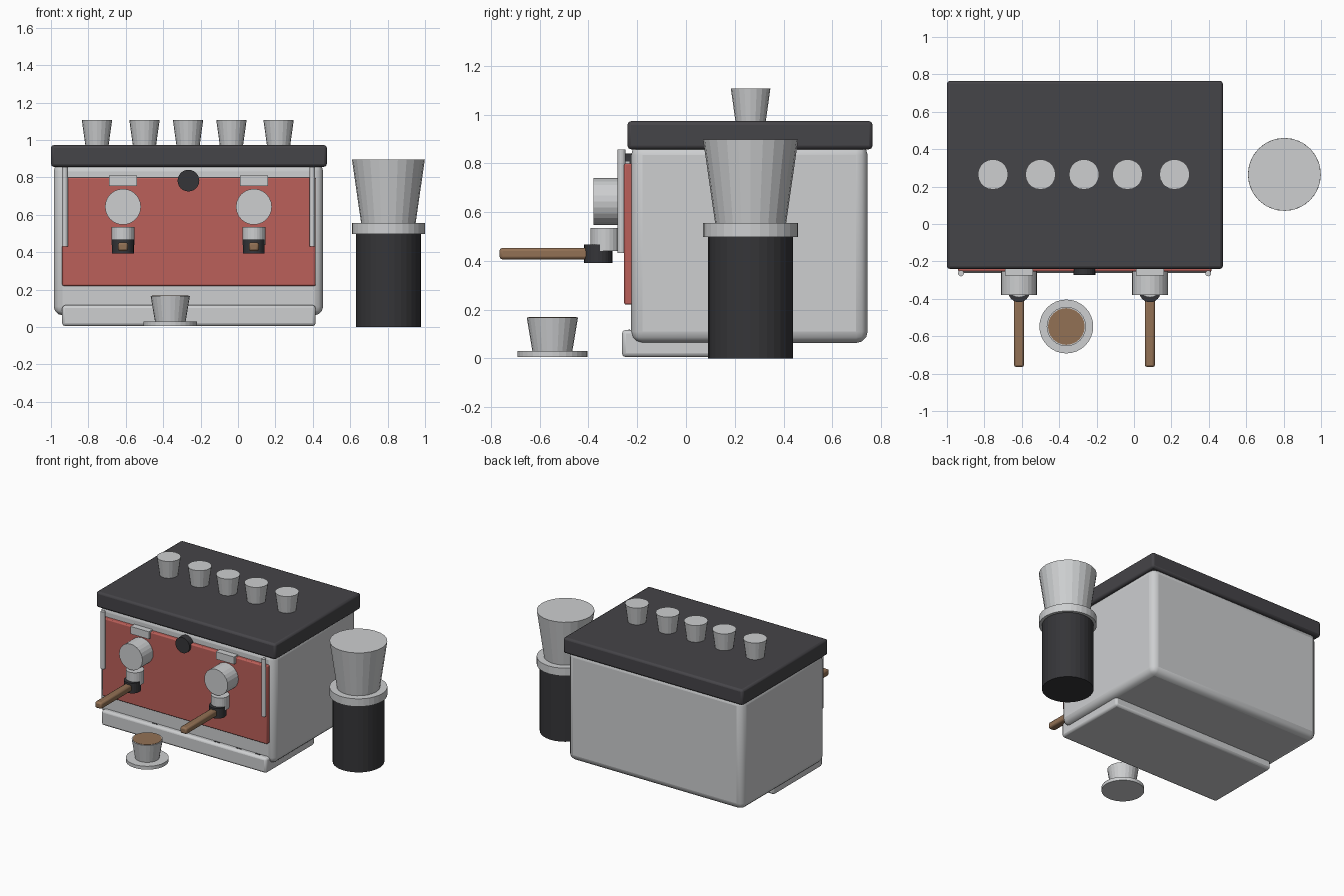
import bpy, math
from mathutils import Matrix

cube = bpy.data.objects.get("Cube")
if cube:
    bpy.data.objects.remove(cube, do_unlink=True)


def material(name, r, g, b):
    m = bpy.data.materials.new(name)
    m.use_nodes = True
    m.diffuse_color = (r, g, b, 1)
    m.node_tree.nodes["Principled BSDF"].inputs["Base Color"].default_value = (r, g, b, 1)
    return m


STEEL = material("brushed_steel", 0.61, 0.62, 0.63)
RED = material("red_enamel", 0.50, 0.115, 0.10)
CHARCOAL = material("charcoal", 0.06, 0.058, 0.065)
BLACK = material("black_plastic", 0.036, 0.036, 0.04)
BROWN = material("brown_wood", 0.29, 0.165, 0.09)


def finish(name, mat):
    ob = bpy.context.object
    ob.name = name
    ob.data.name = name
    ob.data.materials.append(mat)
    return ob


def box(name, mat, x, y, z, bevel=0, segments=2):
    """Box from (min, max) ranges, with optional rounded edges."""
    spans = (x, y, z)
    bpy.ops.mesh.primitive_cube_add(size=1, location=[sum(s) / 2 for s in spans])
    ob = finish(name, mat)
    ob.data.transform(Matrix.Diagonal([s[1] - s[0] for s in spans] + [1]))
    if bevel:
        mod = ob.modifiers.new("rounded_edges", "BEVEL")
        mod.width = bevel
        mod.segments = segments
        bpy.ops.object.shade_smooth_by_angle(angle=math.radians(35))
    return ob


def cone(name, mat, x, y, z, r_low, r_high, sides=24):
    """Upright cylinder or tapered cup between two heights."""
    bpy.ops.mesh.primitive_cone_add(vertices=sides, radius1=r_low, radius2=r_high,
                                    depth=z[1] - z[0], location=(x, y, sum(z) / 2))
    return finish(name, mat)


def front_disc(name, mat, x, y, z, radius, sides=24):
    """Cylinder whose axis points to the front."""
    bpy.ops.mesh.primitive_cylinder_add(vertices=sides, radius=radius, depth=y[1] - y[0],
                                        location=(x, sum(y) / 2, z),
                                        rotation=(math.pi / 2, 0, 0))
    return finish(name, mat)


# Machine housing
box("body", STEEL, (-0.985, 0.455), (-0.225, 0.745), (0.063, 0.88), 0.047, 3)
box("lid", CHARCOAL, (-1.0, 0.475), (-0.24, 0.765), (0.857, 0.973), 0.015)
box("front_panel", RED, (-0.94, 0.415), (-0.254, -0.2), (0.22, 0.80), 0.008)
box("drip_tray", STEEL, (-0.94, 0.415), (-0.263, 0.31), (0.005, 0.117), 0.016)
for x in (-0.52, -0.01, 0.17, 0.33):
    box("tray_slot", BLACK, (x - 0.022, x + 0.022), (-0.236, -0.23), (0.113, 0.119))

# Steam pipes at both ends of the panel
for x in (-0.925, 0.397):
    cone("steam_pipe", STEEL, x, -0.264, (0.432, 0.857), 0.016, 0.016, 12)

# Pressure gauge
front_disc("gauge", BLACK, -0.265, (-0.273, -0.22), 0.783, 0.058)

# Brew groups with their handles
for x in (-0.615, 0.085):
    box("group_bracket", STEEL, (x - 0.075, x + 0.075), (-0.275, -0.23), (0.755, 0.81))
    front_disc("group_head", STEEL, x, (-0.38, -0.23), 0.643, 0.096)
    cone("group_neck", STEEL, x, -0.33, (0.44, 0.535), 0.062, 0.062)
    cone("filter_holder", BLACK, x, -0.36, (0.392, 0.467), 0.058, 0.058)
    box("holder_handle", BROWN, (x - 0.027, x + 0.027), (-0.765, -0.38),
        (0.406, 0.453), 0.012)

# Cups stored on the lid
for x in (-0.754, -0.5, -0.267, -0.035, 0.217):
    cone("stored_cup", STEEL, x, 0.265, (0.97, 1.106), 0.062, 0.081, 20)

# Served cup on its saucer
cone("saucer", STEEL, -0.362, -0.548, (0.005, 0.03), 0.144, 0.144, 32)
cone("served_cup", STEEL, -0.362, -0.548, (0.03, 0.167), 0.082, 0.105)
cone("coffee", BROWN, -0.362, -0.548, (0.163, 0.169), 0.098, 0.098)

# Grinder
cone("grinder_base", BLACK, 0.804, 0.265, (0, 0.5), 0.174, 0.174, 32)
cone("grinder_collar", STEEL, 0.804, 0.265, (0.498, 0.556), 0.195, 0.195, 32)
cone("grinder_hopper", STEEL, 0.804, 0.265, (0.55, 0.897), 0.145, 0.195, 24)
